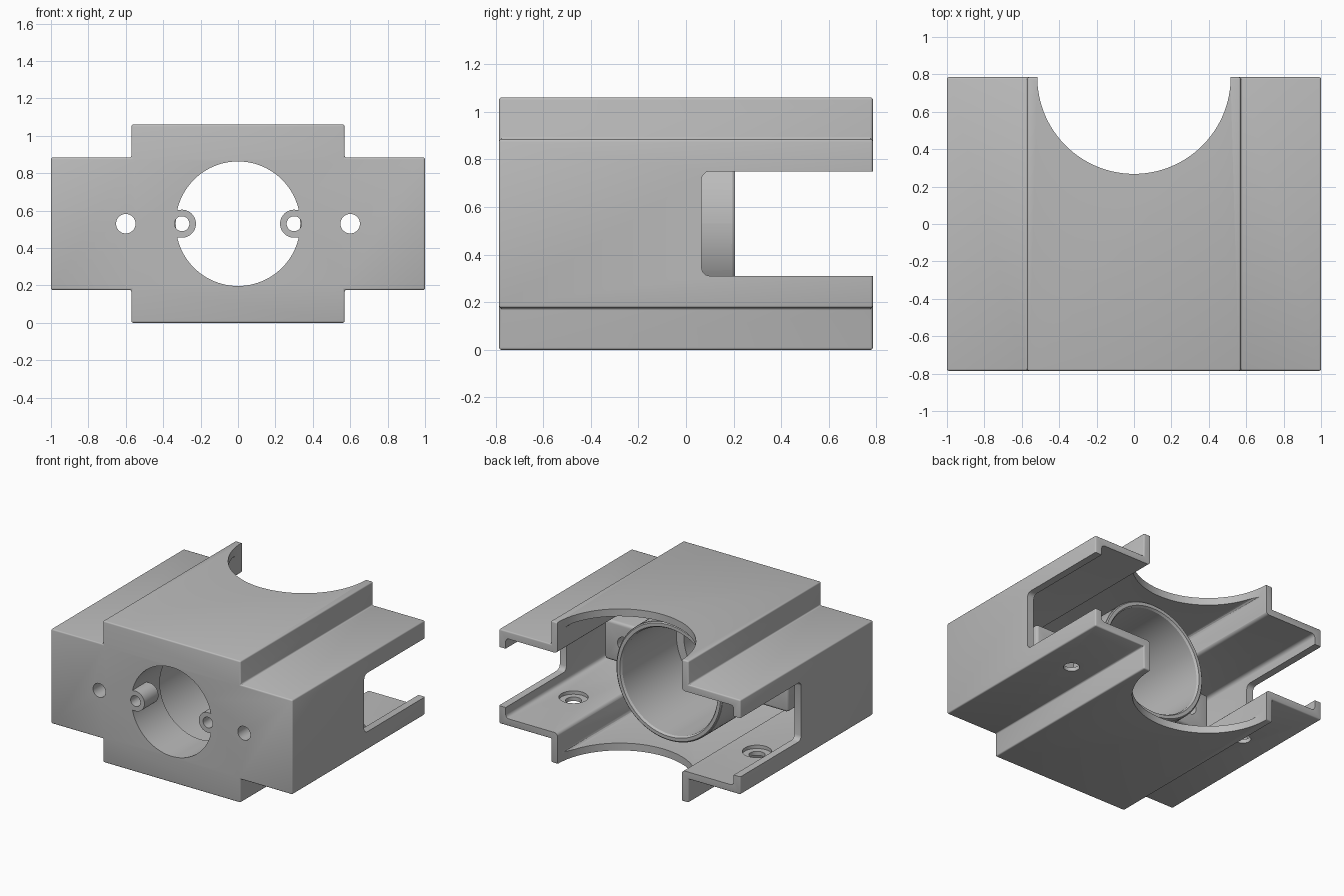
import bpy, bmesh, math
from mathutils import Matrix, Vector

cube = bpy.data.objects.get("Cube")
if cube:
    bpy.data.objects.remove(cube, do_unlink=True)

grey = bpy.data.materials.new("light_grey")
grey.use_nodes = True
grey.diffuse_color = (0.5, 0.5, 0.5, 1)
grey.node_tree.nodes["Principled BSDF"].inputs["Base Color"].default_value = (0.5, 0.5, 0.5, 1)

HALF, FRONT, BACK, MID, WALL = 1.0, -0.785, 0.785, 0.53, 0.055


def finish(name, bm):
    bmesh.ops.recalc_face_normals(bm, faces=bm.faces)
    mesh = bpy.data.meshes.new(name)
    bm.to_mesh(mesh)
    bm.free()
    mesh.materials.append(grey)
    obj = bpy.data.objects.new(name, mesh)
    bpy.context.collection.objects.link(obj)
    return obj


def prism(name, points, y0, y1, bevel=0):
    """Extrude an x-z outline along y, with optional rounded edges."""
    bm = bmesh.new()
    face = bm.faces.new([bm.verts.new((x, y0, z)) for x, z in points])
    out = bmesh.ops.extrude_face_region(bm, geom=[face])
    verts = [v for v in out["geom"] if isinstance(v, bmesh.types.BMVert)]
    bmesh.ops.translate(bm, verts=verts, vec=(0, y1 - y0, 0))
    bmesh.ops.recalc_face_normals(bm, faces=bm.faces)
    if bevel:
        bmesh.ops.bevel(bm, geom=bm.edges[:], offset=bevel, segments=3,
                        profile=0.5, affect='EDGES')
    return finish(name, bm)


def box(name, x0, x1, y0, y1, z0, z1, bevel=0):
    return prism(name, [(x0, z0), (x1, z0), (x1, z1), (x0, z1)], y0, y1, bevel)


def rod(name, start, end, radius, sides=48, radius2=None):
    start, end = Vector(start), Vector(end)
    axis = end - start
    bm = bmesh.new()
    turn = axis.to_track_quat('Z', 'Y').to_matrix().to_4x4()
    bmesh.ops.create_cone(bm, cap_ends=True, segments=sides, radius1=radius,
                          radius2=radius2 or radius, depth=axis.length,
                          matrix=Matrix.Translation((start + end) / 2) @ turn)
    return finish(name, bm)


def rod_y(name, x, y0, y1, radius, sides=48, radius2=None):
    return rod(name, (x, y0, MID), (x, y1, MID), radius, sides, radius2)


def combine(target, tool, operation):
    mod = target.modifiers.new(operation.lower(), 'BOOLEAN')
    mod.operation, mod.object, mod.solver = operation, tool, 'EXACT'
    bpy.context.view_layer.objects.active = target
    bpy.ops.object.modifier_apply(modifier=mod.name)
    bpy.data.objects.remove(tool, do_unlink=True)


def cut(tool):
    combine(housing, tool, 'DIFFERENCE')


def add(tool):
    combine(housing, tool, 'UNION')


def cross_outline(inset):
    """Stepped cross section, shrunk evenly by inset."""
    w, n = HALF - inset, 0.57 - inset
    h, s = 0.53 - inset, 0.354 - inset
    right = [(n, -h), (n, -s), (w, -s), (w, s), (n, s), (n, h)]
    left = [(-x, z) for x, z in reversed(right)]
    return [(x, z + MID) for x, z in right + left]


# Stepped shell, open at the back
housing = prism("housing", cross_outline(0), FRONT, BACK, 0.01)
cut(prism("cavity", cross_outline(WALL), FRONT + 0.06, BACK + 0.4, 0.025))

# Side notches and round clearance through roof and floor
cut(box("side_notch", -1.2, 1.2, 0.065, 1.2, 0.31, 0.75, 0.035))
cut(rod("round_clearance", (0, BACK, -0.2), (0, BACK, 1.3), 0.517, 128))

# Screw blocks beside the tube
for side in (-1, 1):
    x0, x1 = sorted((side * 0.36, side * 0.76))
    add(box("screw_block", x0, x1, FRONT + 0.02, -0.12, MID - 0.15, MID + 0.15, 0.02))

# Tube with chamfered rim and stepped bore
add(rod_y("tube", 0, FRONT + 0.02, 0.195, 0.44, 96))
add(rod_y("tube_rim", 0, 0.19, 0.205, 0.44, 96, 0.43))
cut(rod_y("front_bore", 0, -1, 0.1, 0.333, 96))
cut(rod_y("rear_bore", 0, -0.45, 0.4, 0.395, 96))
cut(rod_y("rim_chamfer", 0, 0.19, 0.22, 0.395, 96, 0.415))

for side in (-1, 1):
    # Small bosses joined to the bore wall
    x0, x1 = sorted((side * 0.3, side * 0.39))
    add(rod_y("boss", side * 0.3, FRONT, -0.62, 0.075))
    add(box("boss_web", x0, x1, FRONT + 0.0005, -0.6205, MID - 0.0745, MID + 0.0745))
    cut(rod_y("boss_hole", side * 0.3, -1, -0.55, 0.04, 32))
    # Long screw holes through front and blocks
    cut(rod_y("screw_hole", side * 0.6, -1, 0, 0.052, 32))
    # Recessed holes in the floor flanges
    x, floor = side * 0.76, 0.176 + WALL
    cut(rod("flange_hole", (x, 0.245, 0), (x, 0.245, 0.3), 0.055, 32))
    cut(rod("flange_recess", (x, 0.245, floor - 0.025), (x, 0.245, 0.3), 0.1, 32))

bpy.ops.object.select_all(action='DESELECT')
housing.select_set(True)
bpy.context.view_layer.objects.active = housing
bpy.ops.object.shade_smooth_by_angle(angle=math.radians(32))
